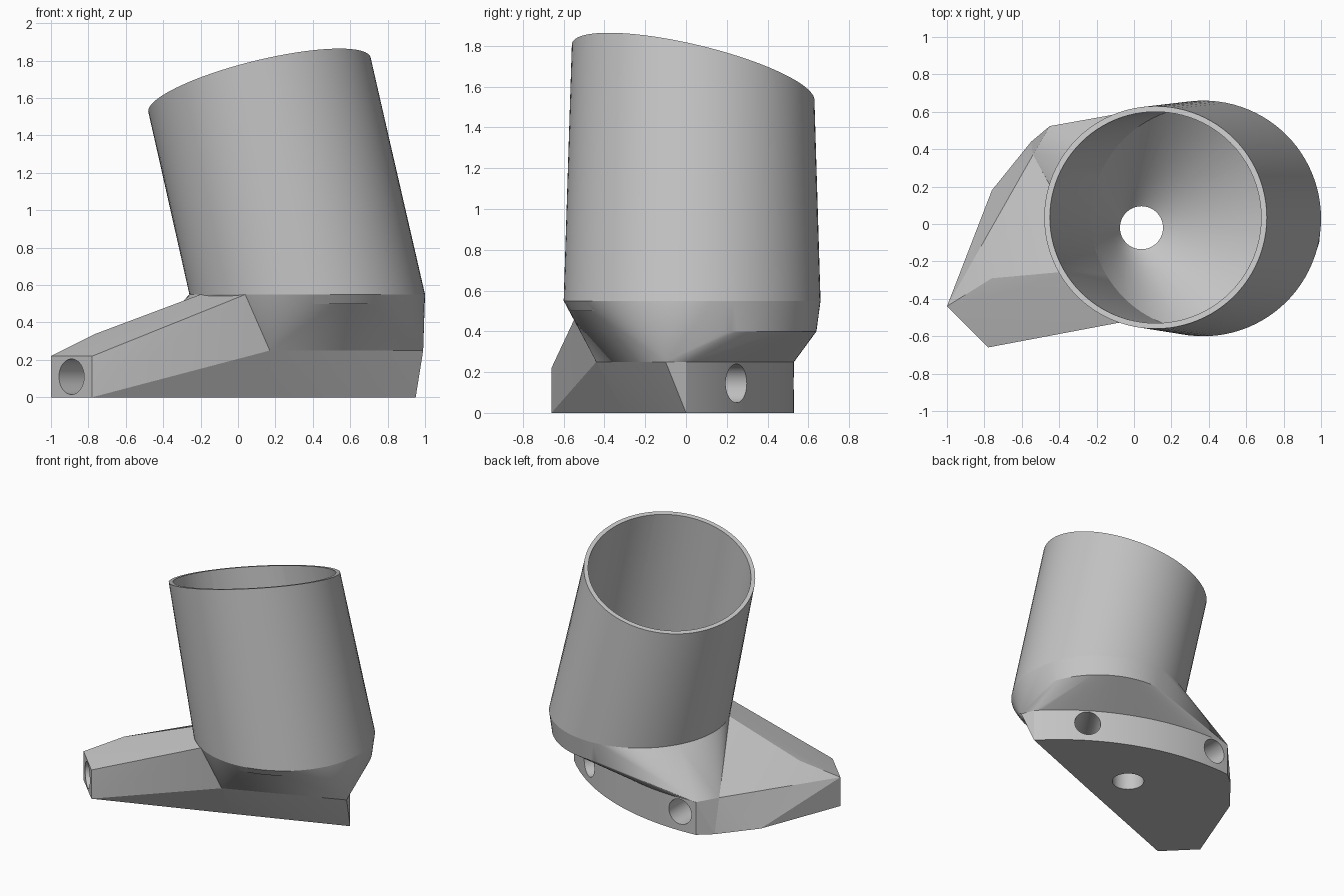
import bpy, bmesh, math
from mathutils import Vector

if "Cube" in bpy.data.objects:
    bpy.data.objects.remove(bpy.data.objects["Cube"], do_unlink=True)

GREY = bpy.data.materials.new("plain grey")
GREY.use_nodes = True
GREY.diffuse_color = (0.55, 0.55, 0.55, 1)
GREY.node_tree.nodes["Principled BSDF"].inputs["Base Color"].default_value = (0.55, 0.55, 0.55, 1)
SEG = 96


def finish(name, bm):
    bmesh.ops.recalc_face_normals(bm, faces=bm.faces)
    me = bpy.data.meshes.new(name)
    bm.to_mesh(me)
    bm.free()
    me.materials.append(GREY)
    ob = bpy.data.objects.new(name, me)
    bpy.context.collection.objects.link(ob)
    return ob


def hull(name, points):
    bm = bmesh.new()
    for p in points:
        bm.verts.new(p)
    bmesh.ops.remove_doubles(bm, verts=bm.verts, dist=0.0005)
    bmesh.ops.convex_hull(bm, input=bm.verts)
    bmesh.ops.delete(bm, geom=[v for v in bm.verts if not v.link_faces], context='VERTS')
    bmesh.ops.dissolve_limit(bm, angle_limit=0.005, verts=bm.verts, edges=bm.edges)
    return finish(name, bm)


def ring(cx, cy, z, r, sx=0.0, sy=0.0, start=0, end=360, n=SEG):
    """Circle seen from above, lifted by the slopes sx and sy."""
    pts = []
    for i in range(n):
        a = math.radians(start + (end - start) * i / n)
        x, y = r * math.cos(a), r * math.sin(a)
        pts.append((cx + x, cy + y, z + sx * x + sy * y))
    return pts


def loft(name, rings):
    bm = bmesh.new()
    loops = [[bm.verts.new(p) for p in r] for r in rings]
    for a, b in zip(loops, loops[1:]):
        for i in range(SEG):
            j = (i + 1) % SEG
            bm.faces.new((a[i], a[j], b[j], b[i]))
    bm.faces.new(loops[0][::-1])
    bm.faces.new(loops[-1])
    return finish(name, bm)


def drill(name, mouth, normal, radius, depth):
    """Cylinder cutter running inward from the mouth of a hole."""
    n = Vector(normal).normalized()
    bm = bmesh.new()
    bmesh.ops.create_cone(bm, cap_ends=True, segments=48, radius1=radius,
                          radius2=radius, depth=depth + 0.1)
    rot = n.to_track_quat('Z', 'Y').to_matrix()
    bmesh.ops.rotate(bm, verts=bm.verts, matrix=rot)
    bmesh.ops.translate(bm, verts=bm.verts, vec=Vector(mouth) + n * (0.05 - depth / 2))
    return finish(name, bm)


# Curved back edge of the base
def arc(z, n=40):
    cx, cy, r = -0.3, -1.21, 1.74
    out = []
    for i in range(n + 1):
        x = -0.45 + 1.4 * i / n
        out.append((x, cy + math.sqrt(r * r - (x - cx) ** 2), z))
    return out


front_corner = (0.17, -0.44, 0.25)
side_corner = (0.99, -0.10, 0.25)
heel = (-0.54, 0.37, 0.25)
low_front, low_heel = (0.17, -0.30, 0), (-0.55, 0.44, 0)

# Flat base with the front side leaning out
base_plate = hull("base_plate", arc(0) + arc(0.25) + [
    low_heel, heel, low_front, front_corner, side_corner])

# Flared collar between base and tube, with a shelf bulge at the back
collar = hull("collar", arc(0.25) + [heel, front_corner, side_corner]
              + ring(0.37, 0.03, 0.55, 0.63)
              + ring(0.37, 0.03, 0.40, 0.61, start=15, end=110, n=30))

# Faceted foot
foot = hull("foot", [
    (-1, -0.44, 0), (-0.78, -0.66, 0), (-0.76, 0.18, 0), low_heel, low_front,
    (-1, -0.44, 0.22), (-0.78, -0.66, 0.22), (-0.76, -0.29, 0.34), heel,
    front_corner, (0.04, -0.505, 0.55), (-0.2, -0.24, 0.55)])

# Leaning tube with a slanted rim
tube = loft("tube", [
    ring(0.37, 0.03, 0.50, 0.60), ring(0.37, 0.03, 0.55, 0.63),
    ring(0.115, 0.035, 1.67, 0.595, 0.235, -0.227)])

# Bore: drain hole, funnel and tube interior
bore = loft("bore_cutter", [
    ring(0.04, -0.02, -0.1, 0.115), ring(0.04, -0.02, 0.17, 0.115),
    ring(0.37, 0.03, 0.55, 0.60), ring(0.115, 0.035, 1.67, 0.565, 0.235, -0.227),
    ring(0.092, 0.035, 1.77, 0.562, 0.235, -0.227)])

# Round holes in the base and the toe
drills = [
    drill("side_hole_cutter", (0.65, 0.25, 0.145), (0.55, 0.84, 0), 0.095, 0.35),
    drill("back_hole_cutter", (-0.32, 0.53, 0.145), (-0.01, 1, 0), 0.095, 0.35),
    drill("toe_hole_cutter", (-0.89, -0.55, 0.11), (-1, -1, 0), 0.095, 0.45)]

# Cut the parts, then shade with sharp edges kept
for part in (base_plate, collar, foot, tube):
    bpy.ops.object.select_all(action='DESELECT')
    part.select_set(True)
    bpy.context.view_layer.objects.active = part
    cutters = [bore] if part in (collar, tube) else [bore] + drills
    for c in cutters:
        mod = part.modifiers.new(c.name, 'BOOLEAN')
        mod.operation = 'DIFFERENCE'
        mod.solver = 'EXACT'
        mod.object = c
        bpy.ops.object.modifier_apply(modifier=mod.name)
    bpy.ops.object.shade_smooth_by_angle(angle=math.radians(15))

for c in [bore] + drills:
    bpy.data.objects.remove(c, do_unlink=True)
